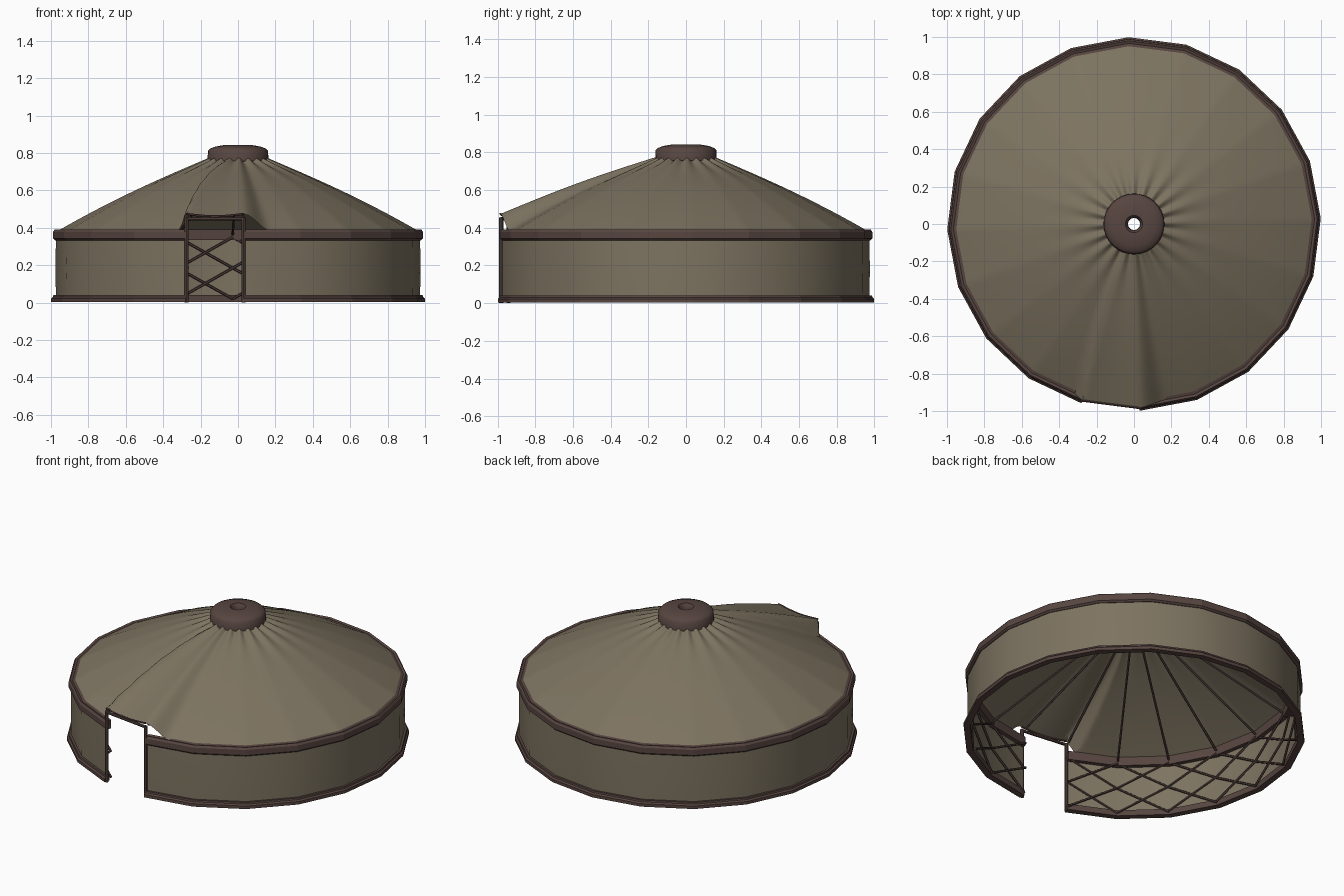
import bpy, bmesh, math
from mathutils import Vector

if "Cube" in bpy.data.objects:
    bpy.data.objects.remove(bpy.data.objects["Cube"])

N = 20                                  # wall sides, one of them is the doorway
STEP = 2 * math.pi / N
A0 = math.radians(271.7)                # right door post; left post is vertex N-1


def material(name, rgb):
    m = bpy.data.materials.new(name)
    m.diffuse_color = (*rgb, 1)
    m.use_nodes = True
    m.node_tree.nodes["Principled BSDF"].inputs["Base Color"].default_value = m.diffuse_color
    return m


CLOTH = material("canvas", (0.205, 0.172, 0.118))
WOOD = material("dark brown wood", (0.095, 0.060, 0.052))


def finish(bm, name, mat, smooth=None, fix=True):
    if fix:
        bmesh.ops.recalc_face_normals(bm, faces=bm.faces)
    me = bpy.data.meshes.new(name)
    bm.to_mesh(me)
    bm.free()
    me.materials.append(mat)
    ob = bpy.data.objects.new(name, me)
    bpy.context.collection.objects.link(ob)
    if smooth:
        me.polygons.foreach_set("use_smooth", [True] * len(me.polygons))
        me.set_sharp_from_angle(angle=math.radians(smooth))
    return ob


def polar(r, i, z):
    a = A0 + i * STEP
    return Vector((r * math.cos(a), r * math.sin(a), z))


def sweep(name, profile, mat, steps, closed_loop, closed_profile, smooth=None):
    """Carry an (r, z) profile around the polygon of the tent."""
    bm = bmesh.new()
    rows = [[bm.verts.new(polar(r, i, z)) for r, z in profile] for i in steps]
    n = len(profile)
    for k in range(len(rows) if closed_loop else len(rows) - 1):
        a, b = rows[k], rows[(k + 1) % len(rows)]
        for j in range(n if closed_profile else n - 1):
            m = (j + 1) % n
            bm.faces.new((a[j], b[j], b[m], a[m]))
    if closed_profile and not closed_loop:
        bm.faces.new(rows[0])
        bm.faces.new(rows[-1][::-1])
    return finish(bm, name, mat, smooth, fix=closed_profile)


def rod(bm, a, b, r, sides=6):
    d = b - a
    mat = d.to_track_quat('Z', 'Y').to_matrix().to_4x4()
    mat.translation = (a + b) / 2
    bmesh.ops.create_cone(bm, cap_ends=True, segments=sides, radius1=r,
                          radius2=r, depth=d.length, matrix=mat)


# canvas wall and the two bands, all open at the doorway
sweep("wall_canvas", [(0.974, 0.015), (0.976, 0.18), (0.974, 0.365)], CLOTH,
      range(N), False, False, 60)
sweep("bottom_band", [(0.960, 0.003), (0.999, 0.003), (0.999, 0.022), (0.990, 0.030),
                      (0.988, 0.040), (0.960, 0.040)], WOOD, range(N), False, True)
sweep("eave_band", [(0.950, 0.335), (0.978, 0.333), (0.989, 0.343), (0.989, 0.378),
                    (0.980, 0.391), (0.966, 0.386), (0.950, 0.391)],
      WOOD, range(N), False, True)

# crown ring with smoke hole
sweep("crown_ring", [(0.032, 0.790), (0.034, 0.825), (0.046, 0.842), (0.075, 0.842),
                     (0.120, 0.834), (0.148, 0.824), (0.161, 0.811), (0.163, 0.758),
                     (0.145, 0.748), (0.110, 0.760)],
      WOOD, [i * N / 32 for i in range(32)], True, True, 50)

# roof canvas, lifted over the doorway and puckered at the crown
SUB, RINGS = 12, 18


def smoothstep(x):
    x = max(0.0, min(1.0, x))
    return x * x * (3 - 2 * x)


def roof_point(i, t):
    u = i % N
    off = u if u < N / 2 else u - N             # steps past the right post
    spread = 0.45 * (1 - t)                     # lifted panel widens near the crown
    if off >= 0:
        lift = 1 - smoothstep(off / 0.5)
    else:
        lift = smoothstep((off + 1.15 + spread) / 0.13)
    sag = 0.14 * math.sin(math.pi * min(1, max(0, -off))) if off < 0 else 0
    f = (u % 1) - 0.5
    flat = math.cos(STEP / 2) / math.cos(f * STEP)      # straight polygon sides
    r = 0.135 + (0.966 - 0.135) * t
    r = r * (1 + (flat - 1) * t) + 0.018 * lift * t ** 6
    z = 0.772 - 0.352 * t - 0.038 * t * t + 0.050 * t * (1 - t)
    z += 0.092 * t * lift * (1 - sag)
    z += 0.011 * math.cos(2 * math.pi * u) * (1 - t) ** 5
    return polar(r, i, z)


bm = bmesh.new()
grid = [[bm.verts.new(roof_point(k / SUB, j / RINGS)) for j in range(RINGS + 1)]
        for k in range(N * SUB)]
for k in range(N * SUB):
    a, b = grid[k], grid[(k + 1) % (N * SUB)]
    for j in range(RINGS):
        bm.faces.new((a[j], a[j + 1], b[j + 1], b[j]))
finish(bm, "roof_canvas", CLOTH, 60, fix=False)

# wall lattice: two crossings stacked in every wall side
bm = bmesh.new()
LOW, MID, TOP = 0.02, 0.185, 0.35
for s in range(N - 1):
    for z0, z1 in ((LOW, MID), (MID, TOP)):
        rod(bm, polar(0.960, s, z0), polar(0.960, s + 1, z1), 0.007)
        rod(bm, polar(0.949, s, z1), polar(0.949, s + 1, z0), 0.007)
finish(bm, "wall_lattice", WOOD)

# roof rafters from the eave to the crown
bm = bmesh.new()
for s in range(N):
    eave = 0.45 if s in (0, N - 1) else 0.365
    rod(bm, polar(0.950, s, eave), polar(0.135, s, 0.752), 0.007)
finish(bm, "roof_rafters", WOOD)

# door frame: two posts, lintel and short tie pieces
bm = bmesh.new()
for s in (0, N - 1):
    rod(bm, polar(0.981, s, 0.0), polar(0.981, s, 0.455), 0.011, 8)
rod(bm, polar(0.981, 0, 0.448), polar(0.981, N - 1, 0.448), 0.009, 8)
finish(bm, "door_frame", WOOD)

# hem of the roof over the doorway
bm = bmesh.new()
hem = [roof_point(N - 1 + k / 6, 1.0) for k in range(7)]
for a, b in zip(hem, hem[1:]):
    rod(bm, a, b, 0.006)
finish(bm, "door_hem", WOOD)
